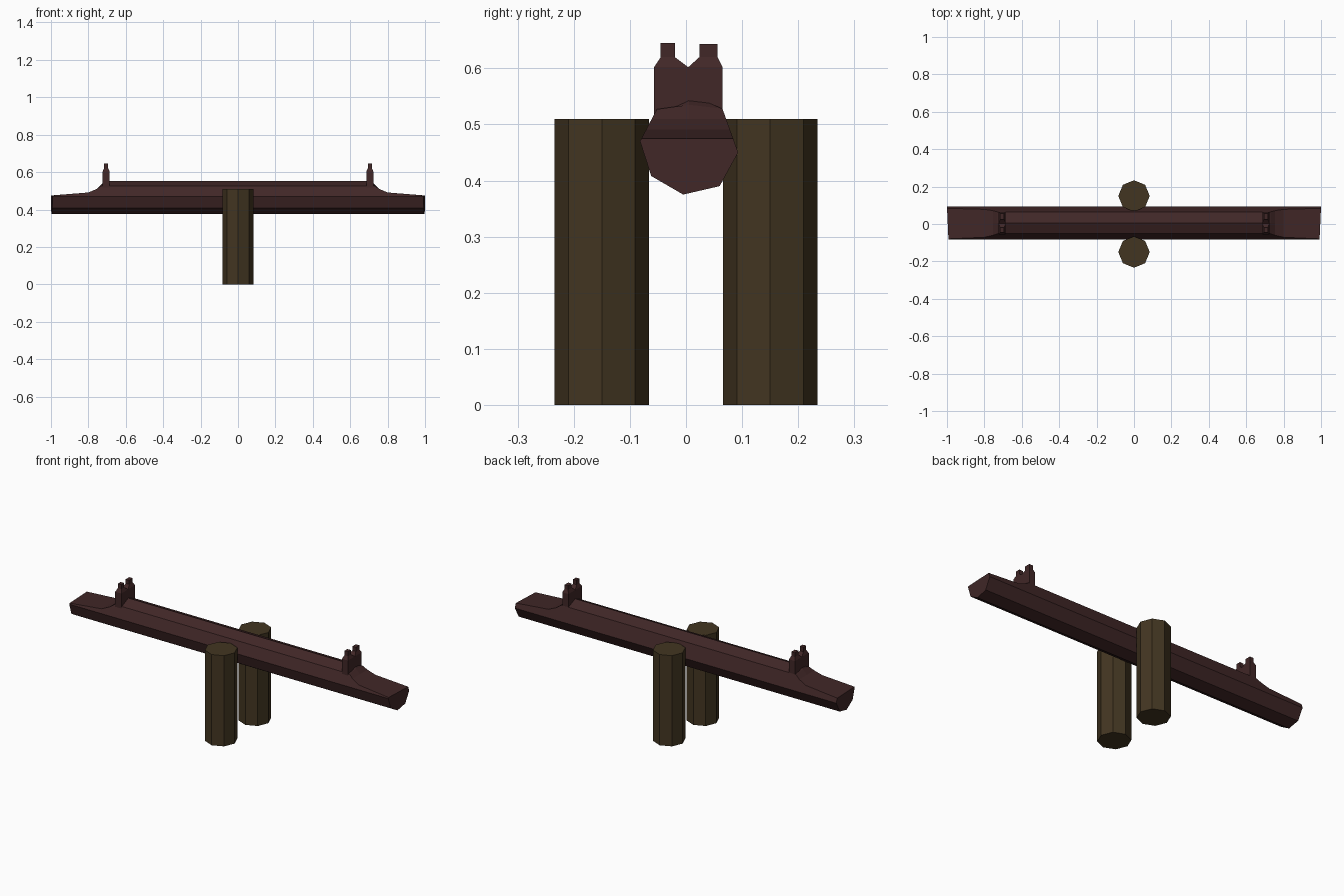
import bpy, bmesh
from math import pi

if "Cube" in bpy.data.objects:
    bpy.data.objects.remove(bpy.data.objects["Cube"])


def material(name, color):
    m = bpy.data.materials.new(name)
    m.diffuse_color = color
    m.use_nodes = True
    m.node_tree.nodes["Principled BSDF"].inputs["Base Color"].default_value = m.diffuse_color
    return m


log_wood = material("dark_red_wood", (0.052, 0.020, 0.020, 1))
post_wood = material("brown_wood", (0.055, 0.036, 0.015, 1))


def finish(name, bm, mat):
    bmesh.ops.recalc_face_normals(bm, faces=bm.faces)
    me = bpy.data.meshes.new(name)
    bm.to_mesh(me)
    bm.free()
    me.materials.append(mat)
    ob = bpy.data.objects.new(name, me)
    bpy.context.collection.objects.link(ob)
    return ob


# Log: irregular octagon (y, z), starting at the ridge
section = [(0.005, 0.553), (0.065, 0.528), (0.093, 0.45), (0.06, 0.39),
           (-0.005, 0.375), (-0.062, 0.408), (-0.082, 0.47), (-0.052, 0.527)]


def cut_section(top):
    """Section with everything above 'top' carved away."""
    pts = list(section)
    pts[0] = (0.005, min(0.553, top))
    for i, low in ((1, 2), (7, 6)):
        (y, z), (yl, zl) = section[i], section[low]
        if z > top:
            t = (z - top) / (z - zl)
            pts[i] = (y + (yl - y) * t, top)
    return pts


# Carved seat heights along one half, mirrored to the other
half = [(0.715, 0.553), (0.73, 0.535), (0.755, 0.51), (0.80, 0.491), (1.0, 0.475)]
stations = [(-x, t) for x, t in reversed(half)] + half
bm = bmesh.new()
rings = []
for x, top in stations:
    ring = []
    for y, z in cut_section(top):
        # end faces lean in slightly toward the front
        dx = (0.093 - y) * 0.045 if abs(x) == 1 else 0
        ring.append(bm.verts.new((x - dx if x > 0 else x + dx, y, z)))
    rings.append(ring)
for a, b in zip(rings, rings[1:]):
    for i in range(8):
        j = (i + 1) % 8
        bm.faces.new((a[i], a[j], b[j], b[i]))
bm.faces.new(rings[0])
bm.faces.new(rings[-1])
finish("seesaw_log", bm, log_wood)

# Handles: block with two tapered prongs, as (y, z, half thickness)
W, N = 0.019, 0.011
outline = [(-0.057, 0.48, W), (-0.057, 0.602, W), (-0.045, 0.62, N), (-0.045, 0.645, N),
           (-0.02, 0.645, N), (-0.02, 0.62, N), (0.004, 0.602, W), (0.024, 0.62, N),
           (0.024, 0.643, N), (0.056, 0.643, N), (0.056, 0.62, N), (0.065, 0.602, W),
           (0.065, 0.48, W)]
panels = [(0, 1, 6, 11, 12), (1, 2, 5, 6), (2, 3, 4, 5), (6, 7, 10, 11), (7, 8, 9, 10)]
for side, name in ((-1, "left_handle"), (1, "right_handle")):
    bm = bmesh.new()
    front = [bm.verts.new((side * 0.705 - t, y, z)) for y, z, t in outline]
    back = [bm.verts.new((side * 0.705 + t, y, z)) for y, z, t in outline]
    for p in panels:
        bm.faces.new([front[i] for i in p])
        bm.faces.new([back[i] for i in reversed(p)])
    n = len(outline)
    for i in range(n):
        j = (i + 1) % n
        bm.faces.new((front[i], front[j], back[j], back[i]))
    finish(name, bm, log_wood)

# Octagonal support posts either side of the log
for y, name in ((-0.15, "front_post"), (0.15, "back_post")):
    bpy.ops.mesh.primitive_cylinder_add(vertices=8, radius=0.084, depth=0.51,
                                        location=(0, y, 0.255))
    post = bpy.context.object
    post.name = name
    post.data.materials.append(post_wood)
